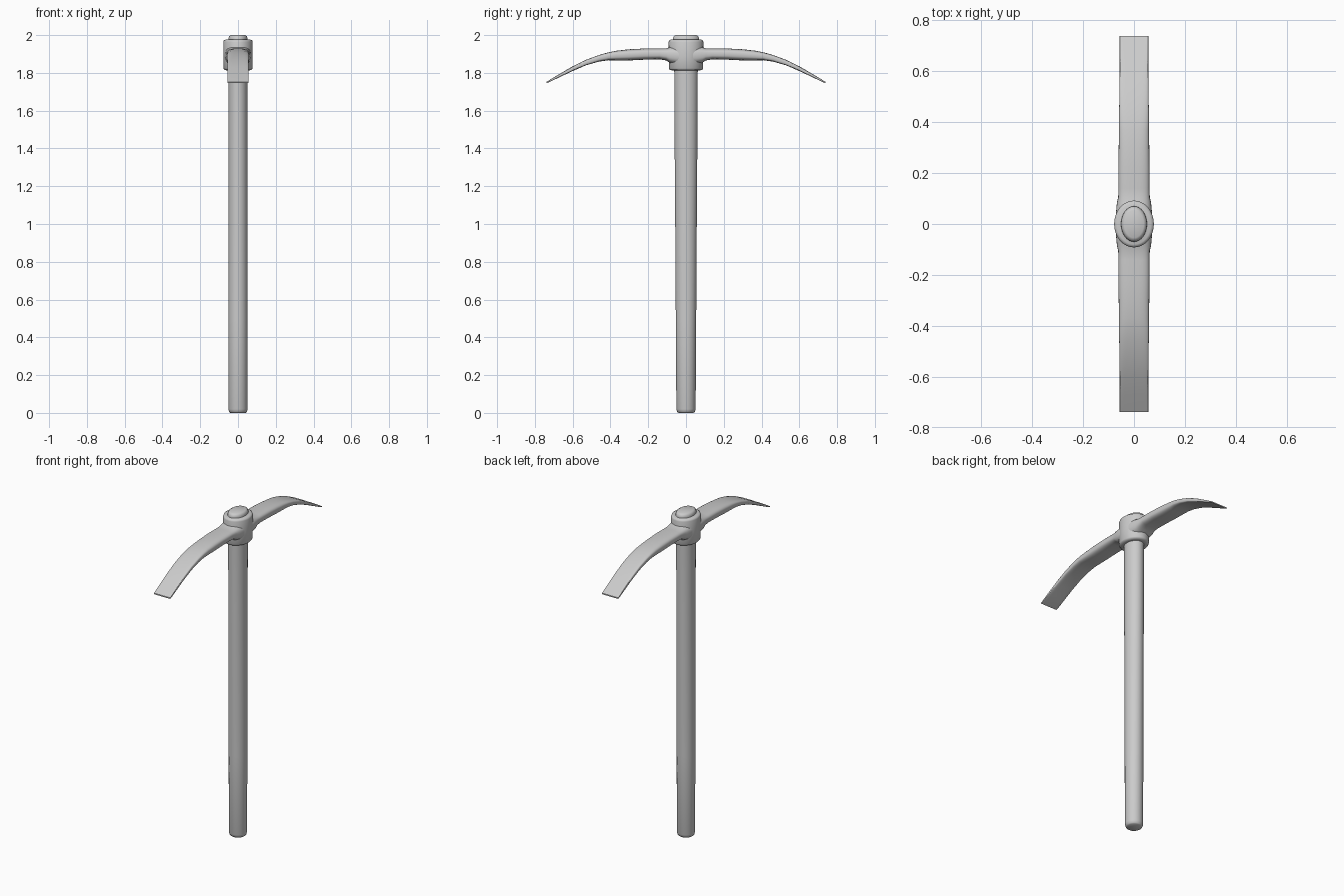
import bpy, bmesh, math

SIDES = 32


def loft(name, rings, axis, angle=40):
    """Rings: (position, offset, half_x, half_other, exponent); axis 'Z' or 'Y'."""
    bm = bmesh.new()
    loops = []
    for pos, off, hx, ho, n in rings:
        loop = []
        for i in range(SIDES):
            a = 2 * math.pi * i / SIDES
            c, s = math.cos(a), math.sin(a)
            u = hx * math.copysign(abs(c) ** (2 / n), c)
            v = ho * math.copysign(abs(s) ** (2 / n), s) + off
            loop.append(bm.verts.new((u, v, pos) if axis == 'Z' else (u, pos, v)))
        loops.append(loop)
    for a, b in zip(loops, loops[1:]):
        for i in range(SIDES):
            j = (i + 1) % SIDES
            bm.faces.new((a[i], a[j], b[j], b[i]))
    bm.faces.new(loops[0])
    bm.faces.new(loops[-1])
    bmesh.ops.recalc_face_normals(bm, faces=bm.faces)
    me = bpy.data.meshes.new(name)
    bm.to_mesh(me)
    bm.free()
    ob = bpy.data.objects.new(name, me)
    bpy.context.collection.objects.link(ob)
    bpy.ops.object.select_all(action='DESELECT')
    bpy.context.view_layer.objects.active = ob
    ob.select_set(True)
    bpy.ops.object.shade_smooth_by_angle(angle=math.radians(angle))
    return ob


def stack(name, sections, angle=40):
    return loft(name, [(z, 0, hx, hy, 2) for z, hx, hy in sections], 'Z', angle)


# Handle: slightly oval shaft with rounded ends, poking out of the head
stack("handle", [
    (0, 0.040, 0.040), (0.005, 0.047, 0.046), (0.02, 0.051, 0.051),
    (0.5, 0.051, 0.054), (1.0, 0.051, 0.057), (1.4, 0.051, 0.060),
    (1.8, 0.051, 0.062), (1.90, 0.051, 0.066), (1.975, 0.051, 0.070),
    (1.986, 0.050, 0.069), (1.995, 0.046, 0.063), (2.0, 0.038, 0.054)])

# Collar: oval eye of the head
stack("collar", [
    (1.813, 0.060, 0.074), (1.816, 0.072, 0.086), (1.824, 0.077, 0.091),
    (1.89, 0.078, 0.091), (1.964, 0.078, 0.092), (1.972, 0.075, 0.089),
    (1.976, 0.066, 0.080)], 60)

# Blade: (y, top z, bottom z, half width, squareness)
profile = [
    (0.03, 1.945, 1.835, 0.072, 2.6), (0.085, 1.936, 1.852, 0.067, 2.8),
    (0.105, 1.930, 1.866, 0.062, 3.0), (0.14, 1.929, 1.872, 0.061, 3.0),
    (0.22, 1.929, 1.870, 0.061, 3.0), (0.30, 1.925, 1.866, 0.060, 3.0),
    (0.37, 1.917, 1.866, 0.059, 3.2), (0.41, 1.909, 1.867, 0.059, 3.5),
    (0.46, 1.895, 1.860, 0.058, 4.0), (0.53, 1.869, 1.840, 0.057, 5.0),
    (0.60, 1.835, 1.810, 0.056, 6.0), (0.67, 1.794, 1.777, 0.056, 8.0),
    (0.72, 1.764, 1.753, 0.056, 10.0), (0.738, 1.753, 1.746, 0.056, 12.0)]
rings = [(y, (t + b) / 2, w, (t - b) / 2, n) for y, t, b, w, n in profile]
blade = loft("blade", rings, 'Y', 50)
mirror = blade.modifiers.new("both_sides", 'MIRROR')
mirror.use_axis = (False, True, False)
mirror.use_mirror_merge = False
